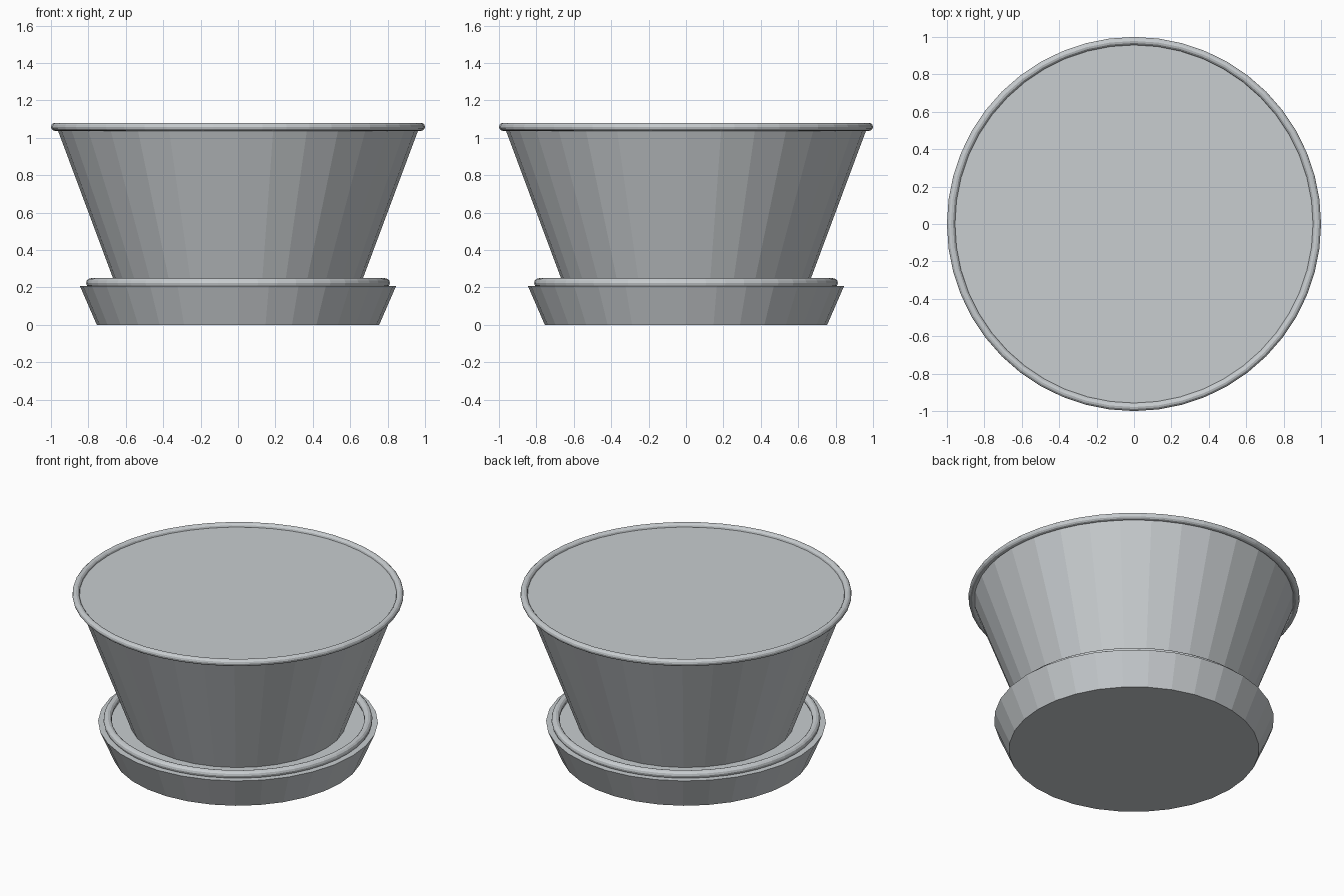
import bpy
import math

cube = bpy.data.objects.get("Cube")
if cube:
    bpy.data.objects.remove(cube, do_unlink=True)

# Single grey finish
grey = bpy.data.materials.new("light_grey")
grey.use_nodes = True
color = (0.58, 0.61, 0.63, 1)
grey.diffuse_color = color
grey.node_tree.nodes["Principled BSDF"].inputs["Base Color"].default_value = color


def finish(name):
    obj = bpy.context.object
    obj.name = name
    obj.data.materials.append(grey)
    return obj


def tapered_drum(name, r_bottom, r_top, z_bottom, z_top):
    bpy.ops.mesh.primitive_cone_add(
        vertices=32, radius1=r_bottom, radius2=r_top,
        depth=z_top - z_bottom, location=(0, 0, (z_bottom + z_top) / 2))
    return finish(name)


def rounded_ring(name, radius, thickness, z):
    bpy.ops.mesh.primitive_torus_add(
        major_radius=radius, minor_radius=thickness,
        major_segments=48, minor_segments=12, location=(0, 0, z))
    return finish(name)


# Saucer with its raised lip
tapered_drum("saucer", 0.755, 0.845, 0, 0.207)
rounded_ring("saucer_lip", 0.787, 0.025, 0.224)

# Flared pot, closed at the top, with a rolled rim
tapered_drum("pot", 0.65, 0.97, 0.2, 1.058)
rounded_ring("pot_rim", 0.9785, 0.0215, 1.0585)
